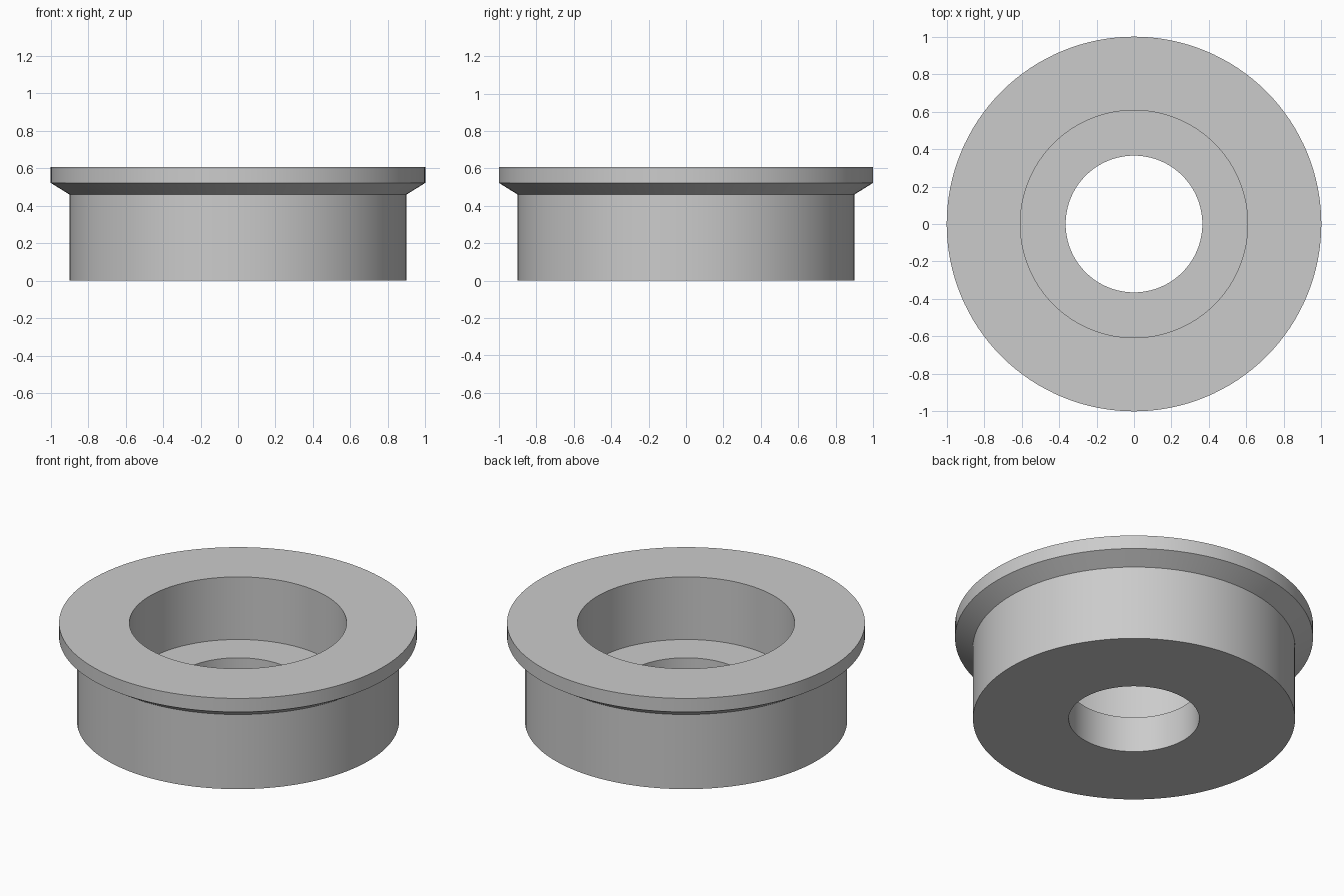
import bpy
import bmesh
from math import cos, sin, tau, radians

cube = bpy.data.objects.get("Cube")
if cube:
    bpy.data.objects.remove(cube, do_unlink=True)

SEGMENTS = 128

# Plain grey metal
metal = bpy.data.materials.new("grey_metal")
metal.use_nodes = True
grey = (0.6, 0.6, 0.6, 1.0)
metal.diffuse_color = grey
metal.node_tree.nodes["Principled BSDF"].inputs["Base Color"].default_value = grey


def lathe(name, profile, material):
    """Revolve a closed (radius, height) profile around the z axis."""
    bm = bmesh.new()
    rings = [[bm.verts.new((r * cos(tau * i / SEGMENTS), r * sin(tau * i / SEGMENTS), z))
              for i in range(SEGMENTS)] for r, z in profile]
    for k, lower in enumerate(rings):
        upper = rings[(k + 1) % len(rings)]
        for i in range(SEGMENTS):
            j = (i + 1) % SEGMENTS
            bm.faces.new((lower[i], lower[j], upper[j], upper[i]))
    bmesh.ops.recalc_face_normals(bm, faces=bm.faces)
    mesh = bpy.data.meshes.new(name)
    bm.to_mesh(mesh)
    bm.free()
    mesh.materials.append(material)
    obj = bpy.data.objects.new(name, mesh)
    bpy.context.collection.objects.link(obj)
    bpy.ops.object.select_all(action='DESELECT')
    obj.select_set(True)
    bpy.context.view_layer.objects.active = obj
    bpy.ops.object.shade_smooth_by_angle(angle=radians(25))
    return obj


# Flanged bushing with a stepped bore
lathe("flanged_bushing", [
    (0.365, 0.0), (0.9, 0.0),       # underside
    (0.9, 0.46), (1.0, 0.522),      # barrel and flange chamfer
    (1.0, 0.606), (0.607, 0.606),   # flange edge and top
    (0.607, 0.22), (0.365, 0.22),   # counterbore wall and floor
], metal)
